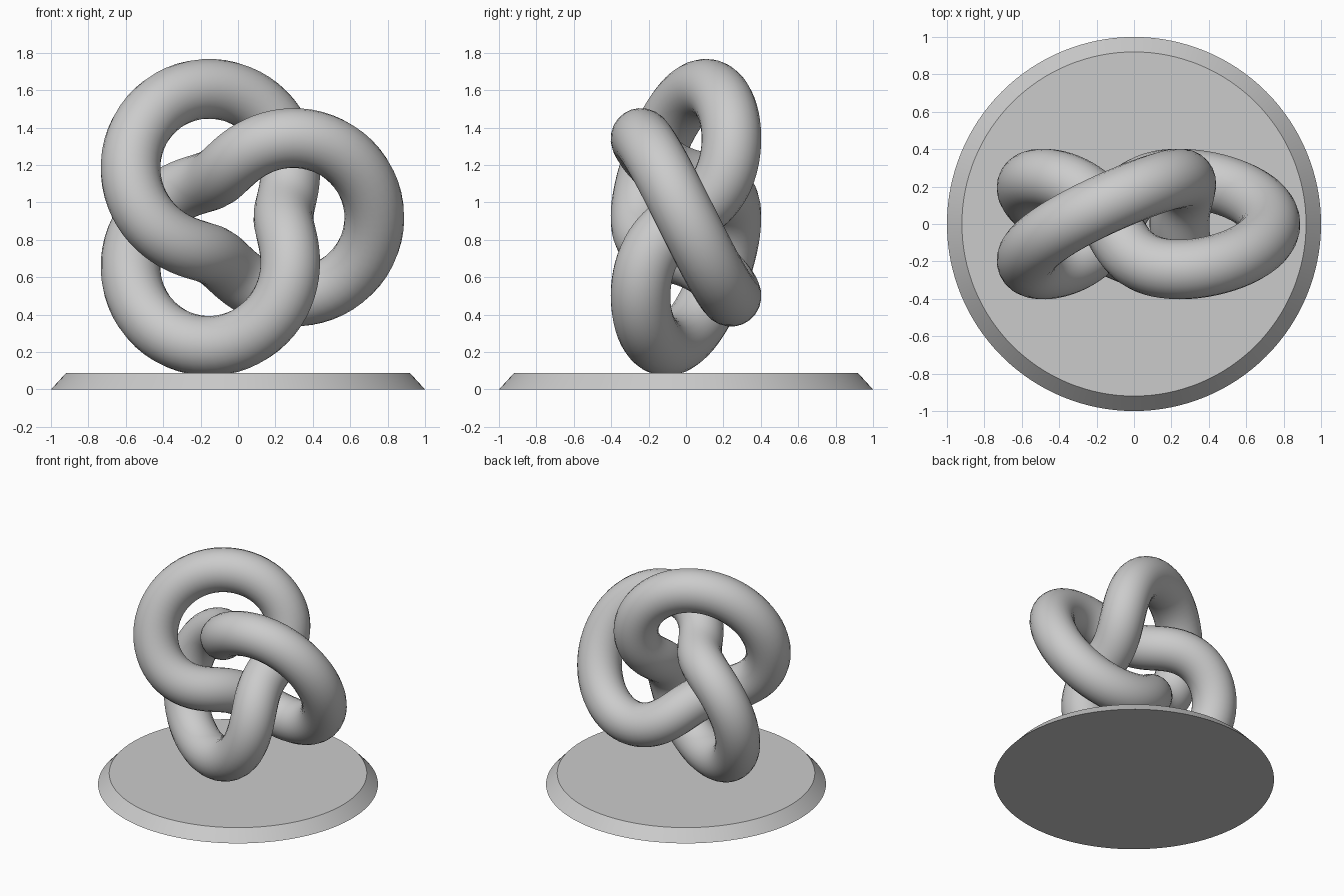
import bpy
from math import sin, cos, tau

cube = bpy.data.objects.get("Cube")
if cube:
    bpy.data.objects.remove(cube, do_unlink=True)

SCALE = 0.243      # knot size unit
TUBE = 0.16        # tube radius
CENTRE_Z = 0.92
BASE_H = 0.087
STEPS = 192

# Single grey material
grey = bpy.data.materials.new("plain_grey")
grey.use_nodes = True
colour = (0.6, 0.6, 0.6, 1)
grey.diffuse_color = colour
grey.node_tree.nodes["Principled BSDF"].inputs["Base Color"].default_value = colour


def finish(obj, name):
    """Name, colour and smooth the active object."""
    obj.name = name
    obj.data.materials.clear()
    obj.data.materials.append(grey)
    bpy.ops.object.shade_smooth_by_angle()


# Round base plate with a sloped rim
bpy.ops.mesh.primitive_cone_add(vertices=128, radius1=1, radius2=0.92,
                                depth=BASE_H, location=(0, 0, BASE_H / 2))
finish(bpy.context.object, "base_plate")

# Trefoil knot: a closed path wound twice around a torus axis along y
path = bpy.data.curves.new("knot_path", "CURVE")
path.dimensions = "3D"
path.bevel_depth = TUBE
path.bevel_resolution = 10
spline = path.splines.new("POLY")
spline.points.add(STEPS - 1)
spline.use_cyclic_u = True
for i, point in enumerate(spline.points):
    t = tau * i / STEPS
    radius = SCALE * (2 + cos(3 * t))
    point.co = (radius * cos(2 * t), -SCALE * sin(3 * t),
                CENTRE_Z + radius * sin(2 * t), 1)

knot = bpy.data.objects.new("knot", path)
bpy.context.collection.objects.link(knot)
bpy.ops.object.select_all(action="DESELECT")
knot.select_set(True)
bpy.context.view_layer.objects.active = knot
bpy.ops.object.convert(target="MESH")
finish(bpy.context.object, "trefoil_knot")
